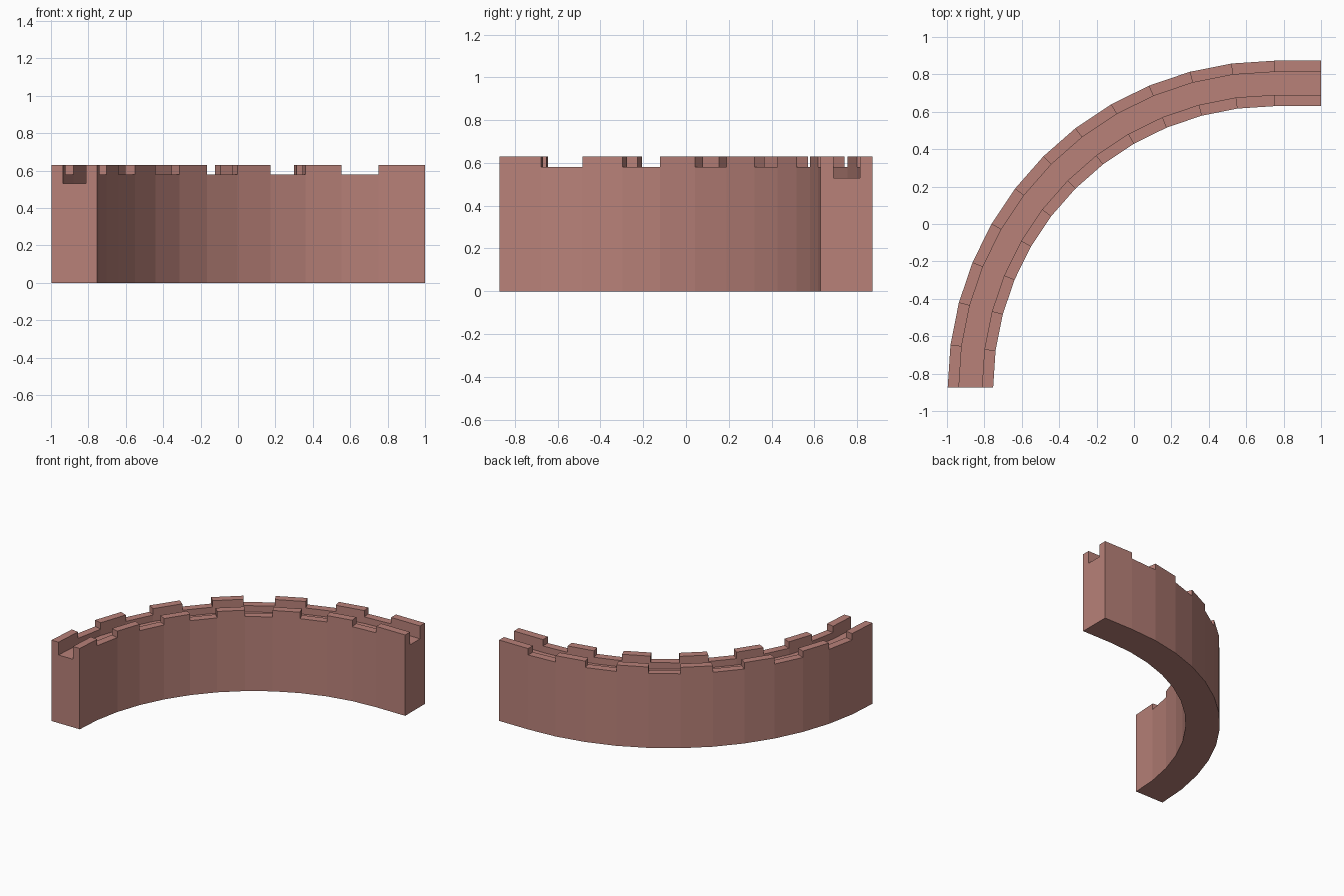
import bpy, bmesh, math

if "Cube" in bpy.data.objects:
    bpy.data.objects.remove(bpy.data.objects["Cube"])

CX, CY = 0.75, -0.873          # centre of the curved wall
STEPS = 12                     # facets over the quarter turn
R_IN, R_GROOVE_IN, R_GROOVE_OUT, R_OUT = 1.503, 1.563, 1.686, 1.746
Z_WALK, Z_LOW, Z_TOP = 0.53, 0.58, 0.63

# U-shaped wall section (radius, height): two low parapets and a walkway
section = [(R_IN, 0), (R_OUT, 0), (R_OUT, Z_LOW), (R_GROOVE_OUT, Z_LOW),
           (R_GROOVE_OUT, Z_WALK), (R_GROOVE_IN, Z_WALK),
           (R_GROOVE_IN, Z_LOW), (R_IN, Z_LOW)]
n = len(section)

# Stations along the wall: straight end first, then the quarter circle
stations = [(1.0, 0.0)] + [(CX, math.radians(90 * i / STEPS)) for i in range(STEPS + 1)]

bm = bmesh.new()
rings = [[bm.verts.new((x - r * math.sin(a), CY + r * math.cos(a), z))
          for r, z in section] for x, a in stations]

# Sweep the section, remembering the parapet tops of every other bay
merlon_tops = []
for bay, (p, q) in enumerate(zip(rings, rings[1:])):
    for k in range(n):
        m = (k + 1) % n
        face = bm.faces.new((p[k], p[m], q[m], q[k]))
        if k in (2, 6) and bay % 2 == 0:
            merlon_tops.append(face)
bm.faces.new(rings[0])
bm.faces.new(rings[-1])

# Raise the merlons
out = bmesh.ops.extrude_face_region(bm, geom=merlon_tops)
for v in out["geom"]:
    if isinstance(v, bmesh.types.BMVert):
        v.co.z = Z_TOP
old = [f for f in merlon_tops if f.is_valid]
if old:
    bmesh.ops.delete(bm, geom=old, context='FACES_ONLY')

# Merge coplanar faces and fix the normals
bmesh.ops.recalc_face_normals(bm, faces=bm.faces[:])
bmesh.ops.dissolve_limit(bm, angle_limit=math.radians(1),
                         verts=bm.verts[:], edges=bm.edges[:])
bmesh.ops.recalc_face_normals(bm, faces=bm.faces[:])

mesh = bpy.data.meshes.new("curved_castle_wall")
bm.to_mesh(mesh)
bm.free()
wall = bpy.data.objects.new("curved_castle_wall", mesh)
bpy.context.collection.objects.link(wall)

# Single brick colour
brick = bpy.data.materials.new("dusty brick red")
brick.diffuse_color = (0.48, 0.22, 0.19, 1)
brick.use_nodes = True
brick.node_tree.nodes["Principled BSDF"].inputs["Base Color"].default_value = brick.diffuse_color
mesh.materials.append(brick)
